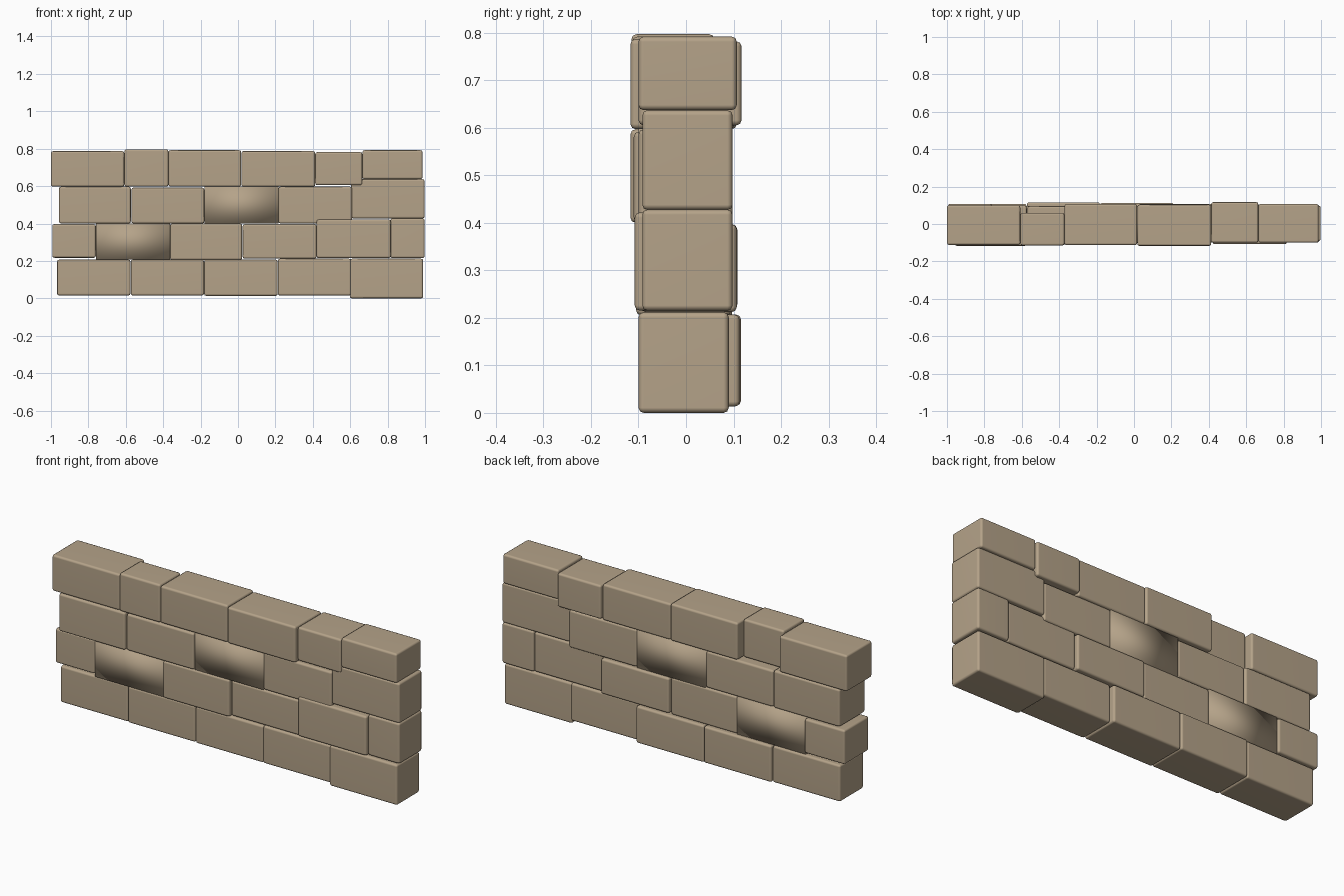
import bpy, bmesh, math

stone = bpy.data.materials.new("tan stone")
stone.diffuse_color = (0.46, 0.365, 0.25, 1)


def block(name, x0, x1, y0, y1, z0, z1, plain=False):
    """One stone: a box with rounded edges, or a plain smooth-shaded box."""
    me = bpy.data.meshes.new(name)
    bm = bmesh.new()
    bmesh.ops.create_cube(bm, size=1)
    for v in bm.verts:
        v.co.x = x0 if v.co.x < 0 else x1
        v.co.y = y0 if v.co.y < 0 else y1
        v.co.z = z0 if v.co.z < 0 else z1
    if not plain:
        bmesh.ops.bevel(bm, geom=bm.edges[:], offset=0.011, segments=2,
                        profile=0.5, affect='EDGES')
    for f in bm.faces:
        f.smooth = True
    bm.to_mesh(me)
    bm.free()
    me.materials.append(stone)
    ob = bpy.data.objects.new(name, me)
    bpy.context.collection.objects.link(ob)
    if not plain:
        # weighted normals keep the big faces flat
        wn = ob.modifiers.new("flat_faces", 'WEIGHTED_NORMAL')
        wn.keep_sharp = True
    return ob


# courses from bottom to top: x0, x1, front y, back y, bottom z, top z
courses = [
    [(-.967, -.575, -.09, .108, .015, .207), (-.573, -.182, -.095, .116, .015, .207),
     (-.181, .212, -.095, .113, .013, .207), (.213, .605, -.10, .09, .015, .212),
     (.598, .99, -.10, .09, 0, .212)],
    [(-.993, -.76, -.095, .108, .217, .397), (-.76, -.363, -.097, .097, .207, .40),
     (-.363, .022, -.105, .095, .205, .40), (.025, .42, -.095, .107, .212, .397),
     (.42, .817, -.108, .09, .215, .422), (.815, .998, -.092, .098, .215, .428)],
    [(-.957, -.573, -.117, .098, .40, .597), (-.57, -.18, -.11, .095, .40, .592),
     (-.178, .216, -.10, .097, .40, .597), (.216, .61, -.10, .098, .40, .597),
     (.605, .998, -.092, .098, .427, .637)],
    [(-1, -.608, -.112, .10, .597, .787), (-.607, -.372, -.115, .06, .597, .797),
     (-.372, .017, -.113, .107, .597, .792), (.018, .413, -.117, .103, .597, .787),
     (.413, .665, -.10, .117, .605, .782), (.665, .987, -.10, .107, .637, .792)],
]
smooth_stones = {(1, 1), (2, 2)}

for r, row in enumerate(courses):
    for c, dims in enumerate(row):
        block(f"stone_course{r + 1}_{c + 1}", *dims, plain=(r, c) in smooth_stones)
